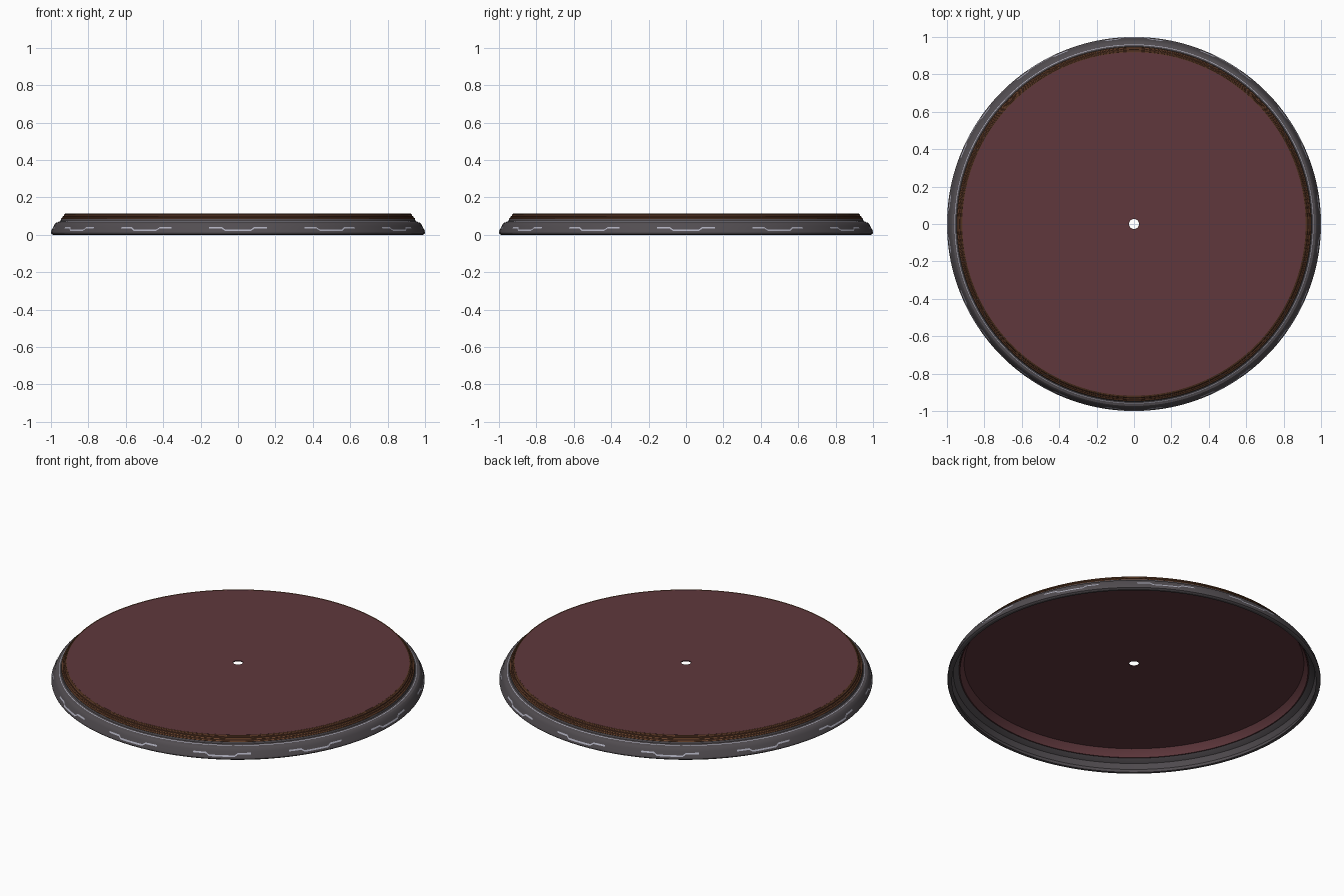
import bpy
import bmesh
from math import sin, cos, radians, tau

cube = bpy.data.objects.get("Cube")
if cube:
    bpy.data.objects.remove(cube, do_unlink=True)

STEPS = 120


def material(name, r, g, b):
    m = bpy.data.materials.new(name)
    m.use_nodes = True
    m.diffuse_color = (r, g, b, 1)
    node = m.node_tree.nodes["Principled BSDF"]
    node.inputs["Base Color"].default_value = (r, g, b, 1)
    node.inputs["Roughness"].default_value = 0.6
    return m


maroon = material("maroon", 0.115, 0.039, 0.046)
grey = material("dark grey", 0.085, 0.075, 0.083)
brown = material("dark brown", 0.10, 0.038, 0.02)
amber = material("amber", 0.22, 0.09, 0.035)
silver = material("silver", 0.42, 0.42, 0.50)


def finish(bm, name, mat):
    bmesh.ops.recalc_face_normals(bm, faces=bm.faces)
    mesh = bpy.data.meshes.new(name)
    bm.to_mesh(mesh)
    bm.free()
    mesh.materials.append(mat)
    obj = bpy.data.objects.new(name, mesh)
    bpy.context.collection.objects.link(obj)
    bpy.ops.object.select_all(action="DESELECT")
    obj.select_set(True)
    bpy.context.view_layer.objects.active = obj
    bpy.ops.object.shade_smooth_by_angle(angle=radians(25))
    return obj


def lathe(name, profile, mat, closed=True):
    """Turn a (radius, height) profile around the z axis."""
    bm = bmesh.new()
    verts = [bm.verts.new((r, 0, z)) for r, z in profile]
    pairs = list(zip(verts, verts[1:]))
    if closed:
        pairs.append((verts[-1], verts[0]))
    edges = [bm.edges.new(p) for p in pairs]
    bmesh.ops.spin(bm, geom=verts + edges, cent=(0, 0, 0), axis=(0, 0, 1),
                   angle=tau, steps=STEPS, use_merge=True)
    bmesh.ops.remove_doubles(bm, verts=bm.verts, dist=0.0001)
    return finish(bm, name, mat)


# Moulded outer rim, hollow underneath
lathe("outer_rim", [
    (0.975, 0.0), (0.99, 0.0), (0.998, 0.005), (1.0, 0.012), (0.998, 0.02),
    (0.985, 0.046), (0.981, 0.056), (0.973, 0.064), (0.962, 0.067),
    (0.956, 0.069), (0.949, 0.074), (0.946, 0.084), (0.938, 0.086),
    (0.938, 0.07), (0.95, 0.06), (0.968, 0.05), (0.98, 0.02)], grey)

# Stepped collar between rim and top
lathe("collar", [
    (0.945, 0.084), (0.945, 0.089), (0.939, 0.092), (0.936, 0.098),
    (0.931, 0.101), (0.930, 0.107), (0.924, 0.112), (0.916, 0.114),
    (0.916, 0.109), (0.932, 0.084)], brown)

# Thin amber beads along the collar steps
for i, (r, z) in enumerate([(0.945, 0.089), (0.936, 0.099), (0.924, 0.1125)]):
    lathe(f"collar_bead_{i + 1}",
          [(r + 0.002 * cos(k * tau / 6), z + 0.002 * sin(k * tau / 6))
           for k in range(6)], amber)

# Fine bright line on the rim shoulder
lathe("shoulder_line", [(0.960, 0.069), (0.957, 0.0705)], silver, closed=False)

# Top panel with a round centre hole and a lining wall below
lathe("top_panel", [
    (0.027, 0.114), (0.918, 0.114), (0.918, 0.109), (0.933, 0.084),
    (0.938, 0.066), (0.932, 0.066), (0.926, 0.084), (0.910, 0.108),
    (0.027, 0.108)], maroon)

# Twelve bracket-shaped inlays around the rim
for n in range(12):
    bm = bmesh.new()
    rows = []
    for a in (-9, -7, -5, -4, -2, 0, 2, 4, 5, 7, 9):
        mid = 0.037 if abs(a) >= 5 else 0.025
        ang = radians(n * 30 - 90 + a)
        row = []
        for z in (mid - 0.004, mid + 0.004):
            r = 0.998 - 0.5 * (z - 0.02) + 0.002
            row.append(bm.verts.new((r * cos(ang), r * sin(ang), z)))
        rows.append(row)
    for p, q in zip(rows, rows[1:]):
        bm.faces.new((p[0], q[0], q[1], p[1]))
    finish(bm, f"rim_inlay_{n + 1}", silver)
